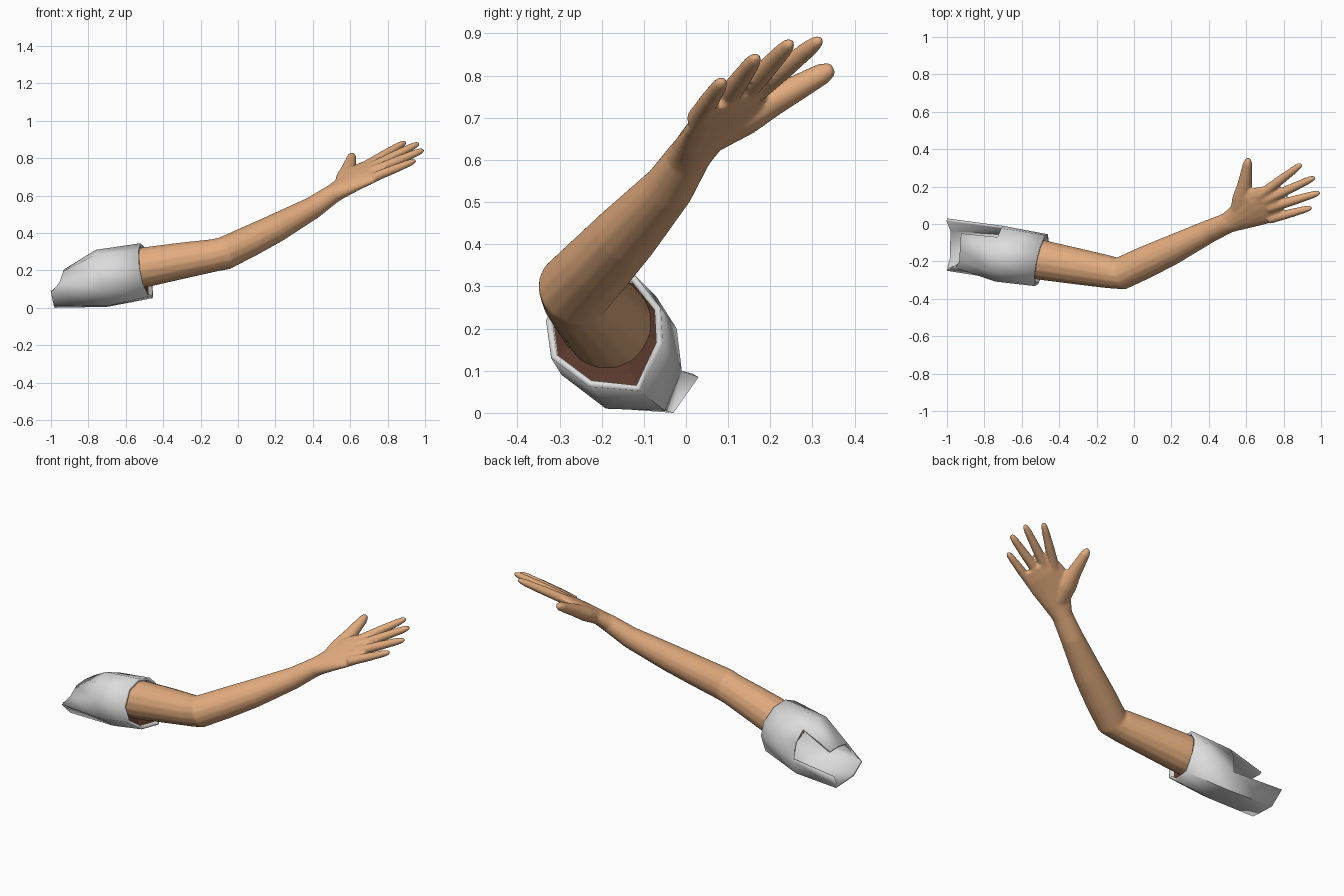
import bpy, bmesh, math
from mathutils import Vector

if "Cube" in bpy.data.objects:
    bpy.data.objects.remove(bpy.data.objects["Cube"])


def material(name, rgb):
    m = bpy.data.materials.new(name)
    m.diffuse_color = (*rgb, 1)
    m.use_nodes = True
    m.node_tree.nodes["Principled BSDF"].inputs["Base Color"].default_value = m.diffuse_color
    return m


SKIN = material("skin tan", (0.76, 0.41, 0.21))
CLOTH = material("sleeve grey", (0.72, 0.72, 0.72))
DARK = material("sleeve lining brown", (0.10, 0.04, 0.025))


def make_object(name, bm, mat):
    me = bpy.data.meshes.new(name)
    bm.to_mesh(me)
    bm.free()
    me.materials.append(mat)
    ob = bpy.data.objects.new(name, me)
    bpy.context.collection.objects.link(ob)
    return ob


ACROSS = Vector((-0.28, 0.85, 0.45)).normalized()   # little finger -> index side


def loft(bm, path, across=ACROSS, n=16):
    """Closed tube through (x, y, z, half width, half thickness) stations."""
    pts = [Vector(p[:3]) for p in path]
    rings = []
    for i, p in enumerate(path):
        t = (pts[min(i + 1, len(pts) - 1)] - pts[max(i - 1, 0)]).normalized()
        u = (across - t * across.dot(t)).normalized()
        v = t.cross(u)
        rings.append([bm.verts.new(pts[i] + u * p[3] * math.cos(a) + v * p[4] * math.sin(a))
                      for a in (2 * math.pi * k / n for k in range(n))])
    for r, s in zip(rings, rings[1:]):
        for k in range(n):
            bm.faces.new((r[k], r[(k + 1) % n], s[(k + 1) % n], s[k]))
    bm.faces.new(rings[0][::-1])
    bm.faces.new(rings[-1])


def digit(bm, base, tip, r0, r1, across=ACROSS):
    """Tapered finger with a rounded tip."""
    a, b = Vector(base), Vector(tip)
    stations = [(0, r0), (0.5, (r0 + r1) * 0.52), (0.85, r1), (0.96, r1 * 0.75), (1, r1 * 0.35)]
    loft(bm, [(*a.lerp(b, f), r, r) for f, r in stations], across, 12)


# bare arm, palm and fingers, fused into one smooth skin
bm = bmesh.new()
loft(bm, [(-.60, -.175, .200, .108, .108), (-.48, -.195, .22, .107, .107),
          (-.30, -.227, .252, .098, .098), (-.13, -.257, .28, .088, .088),
          (-.07, -.265, .292, .088, .09), (.06, -.205, .355, .087, .084),
          (.20, -.14, .425, .080, .077), (.40, -.04, .535, .062, .060),
          (.50, .005, .605, .056, .050), (.56, .03, .640, .066, .042)])
loft(bm, [(.50, .005, .605, .055, .047), (.57, .04, .65, .080, .042),
          (.65, .09, .705, .115, .036), (.72, .11, .735, .110, .030),
          (.775, .122, .758, .085, .022)])
digit(bm, (.72, .025, .695), (.95, .088, .788), .026, .019)
digit(bm, (.72, .085, .73), (.993, .168, .845), .028, .020)
digit(bm, (.70, .125, .745), (.968, .25, .88), .028, .020)
digit(bm, (.67, .15, .75), (.896, .32, .887), .028, .020)
loft(bm, [(.56, .05, .65, .05, .04), (.578, .14, .70, .052, .042), (.592, .21, .742, .040, .036),
          (.602, .28, .780, .031, .030), (.608, .325, .805, .025, .026), (.611, .349, .818, .013, .015)],
     Vector((1, 0, 0)), 12)
bmesh.ops.recalc_face_normals(bm, faces=bm.faces)
arm = make_object("arm_and_hand", bm, SKIN)
rm = arm.modifiers.new("fuse", 'REMESH')
rm.mode = 'VOXEL'
rm.voxel_size = 0.007
rm.use_smooth_shade = True
sm = arm.modifiers.new("soften", 'SMOOTH')
sm.factor = 0.5
sm.iterations = 4

# short sleeve: nine columns from cuff rim through the middle to the torn-off shoulder end
rim_yz = [(-.20, .345), (-.12, .325), (-.06, .25), (-.055, .165), (-.11, .052),
          (-.23, .062), (-.32, .13), (-.332, .22), (-.28, .31)]
rim = [(-.495 + .21 * (y + .19) - .17 * (z - .2), y, z) for y, z in rim_yz]
mid = [(-.76, -.17, .31), (-.73, -.07, .275), (-.71, -.022, .20), (-.70, -.01, .10), (-.70, -.05, .005),
       (-.70, -.19, .01), (-.72, -.295, .09), (-.74, -.308, .20), (-.76, -.25, .285)]
end = [(-.93, -.13, .205), (-.925, -.05, .20), None, (-1, .03, .085), (-.98, -.03, 0),
       (-.985, -.19, .012), (-1, -.25, .08), (-.955, -.235, .135), (-.935, -.2, .195)]
bm = bmesh.new()
R, M, E = [[bm.verts.new(p) if p else None for p in ring] for ring in (rim, mid, end)]
for i in range(9):
    j = (i + 1) % 9
    bm.faces.new((R[i], R[j], M[j], M[i]))
    if E[i] and E[j]:                      # the back stays open as an armhole notch
        bm.faces.new((M[i], M[j], E[j], E[i]))
sleeve = make_object("sleeve", bm, CLOTH)
so = sleeve.modifiers.new("cloth", 'SOLIDIFY')
so.thickness = 0.016
so.offset = -1

# dark lining ring closing the gap between cuff and arm
bm = bmesh.new()
axis = Vector((-.54, -.185, .21))
outer = [bm.verts.new(Vector(p).lerp(Vector((-.495, -.19, .2)), .09) - Vector((.02, 0, 0))) for p in rim]
inner = [bm.verts.new(axis + (Vector(p) - Vector((-.495, -.19, .2))) * .6) for p in rim]
for i in range(9):
    j = (i + 1) % 9
    bm.faces.new((outer[i], inner[i], inner[j], outer[j]))
make_object("sleeve_lining", bm, DARK)

# smooth cloth with crisp borders
bpy.ops.object.select_all(action='DESELECT')
sleeve.select_set(True)
bpy.context.view_layer.objects.active = sleeve
bpy.ops.object.shade_smooth_by_angle(angle=math.radians(50))
